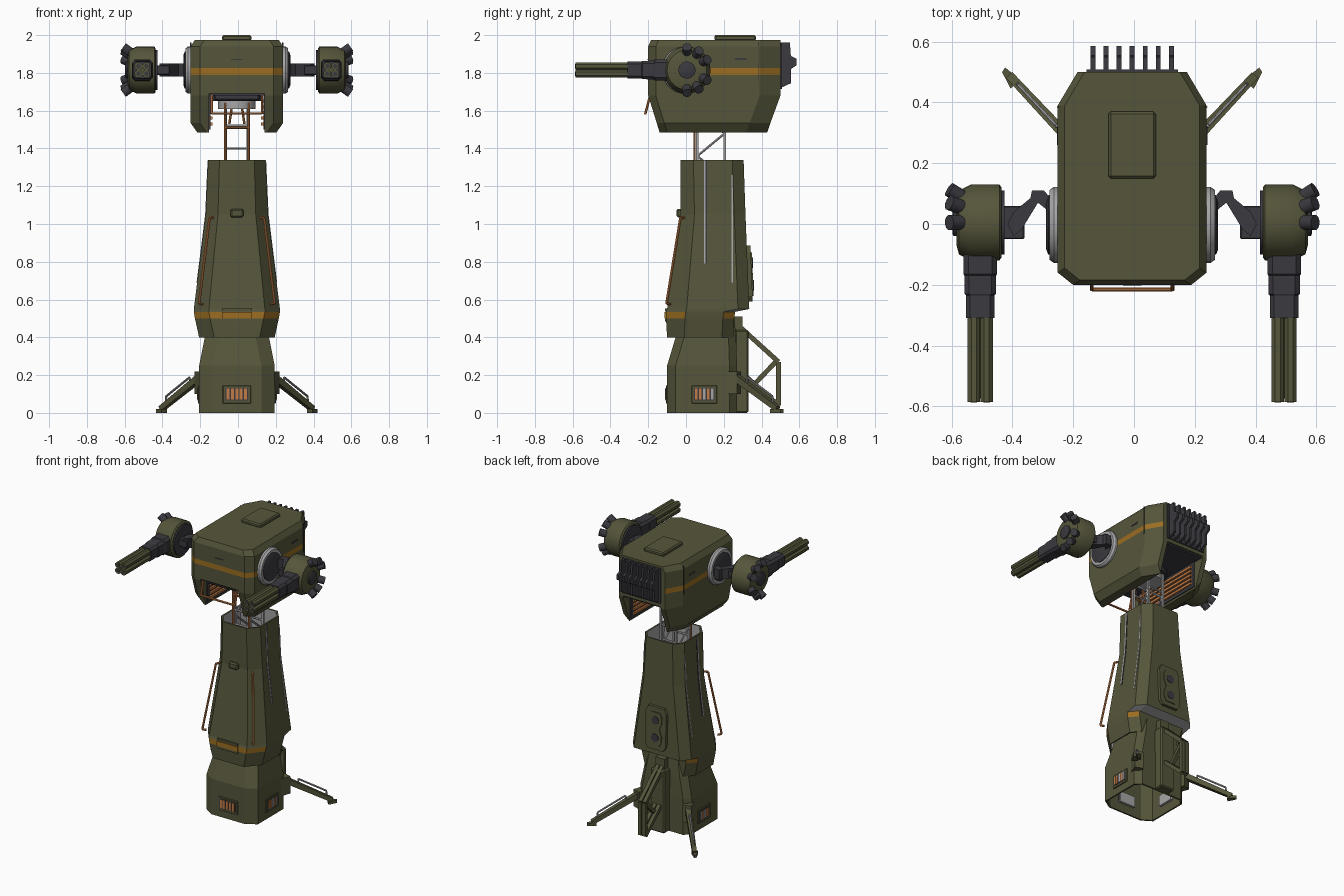
import bpy, bmesh, math
from mathutils import Vector, Matrix

if "Cube" in bpy.data.objects:
    bpy.data.objects.remove(bpy.data.objects["Cube"])

CX = -0.006          # the model sits a hair left of the origin
ROUND = []           # objects to be shaded smooth by angle


def colour(name, rgb):
    m = bpy.data.materials.new(name)
    m.diffuse_color = (*rgb, 1)
    m.use_nodes = True
    m.node_tree.nodes["Principled BSDF"].inputs["Base Color"].default_value = m.diffuse_color
    return m


OLIVE = colour("olive paint", (0.092, 0.092, 0.044))
DARK = colour("dark metal", (0.043, 0.041, 0.050))
AMBER = colour("amber stripe", (0.33, 0.155, 0.015))
ORANGE = colour("orange rail", (0.55, 0.20, 0.06))
GREY = colour("light metal", (0.38, 0.38, 0.39))


def finish(name, bm, mats, smooth=False):
    bmesh.ops.translate(bm, verts=bm.verts, vec=(CX, 0, 0))
    bmesh.ops.recalc_face_normals(bm, faces=bm.faces)
    me = bpy.data.meshes.new(name)
    bm.to_mesh(me)
    bm.free()
    for m in mats if isinstance(mats, (list, tuple)) else [mats]:
        me.materials.append(m)
    ob = bpy.data.objects.new(name, me)
    bpy.context.collection.objects.link(ob)
    if smooth:
        ROUND.append(ob)
    return ob


def loft(name, rings, mats, caps=True, rule=None, smooth=False):
    bm = bmesh.new()
    rows = [[bm.verts.new(p) for p in r] for r in rings]
    n = len(rows[0])
    for a, b in zip(rows, rows[1:]):
        for i in range(n):
            bm.faces.new((a[i], a[(i + 1) % n], b[(i + 1) % n], b[i]))
    if caps:
        bm.faces.new(rows[0])
        bm.faces.new(rows[-1])
    bmesh.ops.recalc_face_normals(bm, faces=bm.faces)
    if rule:
        for f in bm.faces:
            f.material_index = rule(f.calc_center_median(), f.normal)
    return finish(name, bm, mats, smooth)


def octo(z, hx, y0, y1, front, back):
    """Rectangle with cut corners at height z."""
    (fx, fy), (bx, by) = front, back
    half = [(hx - fx, y0), (hx, y0 + fy), (hx, y1 - by), (hx - bx, y1)]
    return [(x, y, z) for x, y in half] + [(-x, y, z) for x, y in reversed(half)]


def box(name, lo, hi, mat, bev=0):
    bm = bmesh.new()
    lo, hi = Vector(lo), Vector(hi)
    bmesh.ops.create_cube(bm, size=1)
    for v in bm.verts:
        v.co = (lo + hi) / 2 + v.co * (hi - lo)
    if bev:
        bmesh.ops.bevel(bm, geom=bm.edges[:], offset=bev, segments=1, affect='EDGES')
    return finish(name, bm, mat)


def tubes(name, paths, r, mat, n=8, r2=None):
    """Straight round or square bars along each polyline."""
    bm = bmesh.new()
    for path in paths:
        for a, b in zip(path, path[1:]):
            a, b = Vector(a), Vector(b)
            d = b - a
            mat4 = (Matrix.Translation((a + b) / 2) @ d.to_track_quat('Z', 'Y').to_matrix().to_4x4()
                    @ Matrix.Rotation(math.pi / n, 4, 'Z'))
            bmesh.ops.create_cone(bm, cap_ends=True, segments=n, radius1=r, radius2=r2 or r,
                                  depth=d.length, matrix=mat4)
    return finish(name, bm, mat, n > 5)


def lathe_x(name, profile, s, y, z, mat, n=28):
    rings = [[(s * x, y + r * math.cos(t * math.tau / n), z + r * math.sin(t * math.tau / n))
              for t in range(n)] for x, r in profile]
    return loft(name, rings, mat, smooth=True)


def prism(name, pts, z0, z1, mat):
    return loft(name, [[(x, y, z) for x, y in pts] for z in (z0, z1)], mat)


def shell(ob, inner):
    m = ob.modifiers.new("wall", 'SOLIDIFY')
    m.thickness, m.offset, m.material_offset = 0.012, -1, inner


# ---- base pedestal
F, B = (0.07, 0.045), (0.04, 0.04)
base = loft("base_shell", [octo(z, hx, y0, y1, F, B) for z, hx, y0, y1 in
            ((0, .2, -.1, .27), (.25, .2, -.1, .27), (.40, .17, -.055, .265), (.52, .15, -.03, .255))],
            [OLIVE], caps=False)
shell(base, 0)
box("base_back_box", (-.055, .26, 0), (.055, .33, .44), OLIVE, .008)
box("base_back_spine", (-.035, .25, .40), (.035, .30, .51), OLIVE)
# vents on front and both sides
box("front_vent_frame", (-.075, -.107, .05), (.075, -.095, .145), OLIVE, .003)
box("front_vent_hole", (-.06, -.109, .065), (.06, -.075, .133), DARK)
for i in range(5):
    x = -.046 + i * .023
    box("front_vent_bar", (x - .008, -.112, .07), (x + .008, -.108, .128), ORANGE)
box("front_vent_back", (-.06, -.086, .06), (.06, -.07, .135), GREY)
for s in (1, -1):
    def sx(a, b):
        return min(s * a, s * b), max(s * a, s * b)

    def sbox(name, x, y, z, mat, bev=0):
        lo, hi = sx(*x)
        return box(name, (lo, y[0], z[0]), (hi, y[1], z[1]), mat, bev)
    sbox("side_vent_frame", (.195, .207), (.03, .165), (.05, .145), OLIVE, .003)
    sbox("side_vent_hole", (.175, .209), (.043, .152), (.065, .133), DARK)
    sbox("side_vent_back", (.17, .186), (.04, .155), (.06, .135), GREY)
    for i, m in enumerate((ORANGE, ORANGE, GREY, ORANGE, GREY)):
        y = .055 + i * .021
        sbox("side_vent_bar", (.208, .212), (y - .007, y + .007), (.07, .128), m)

    # rear stabiliser legs with grab handles
    p, q = Vector((s * .18, .25, .20)), Vector((s * .40, .485, .022))
    tubes("rear_leg", [[p, q]], .026, OLIVE, 4, .020)
    up = Vector((0, 0, 1))
    tubes("rear_leg_handle", [[p.lerp(q, .3), p.lerp(q, .32) + up * .045, p.lerp(q, .88) + up * .045,
                               p.lerp(q, .9)]], .006, GREY)
    prism("rear_foot", [(s * .37, .475), (s * .40, .445), (s * .428, .50), (s * .418, .515)], 0, .02, OLIVE)
    prism("leg_bracket", [(s * .15, .22), (s * .2, .2), (s * .225, .27), (s * .17, .29)], .10, .22, OLIVE)

# rear centre support frame
tubes("rear_frame", [[(x, .28, .46), (x, .49, .27), (x, .49, .04), (x, .32, .19)] for x in (-.016, .016)]
      + [[(0, .37, .16), (0, .475, .27)]], .018, OLIVE, 4)

# ---- tower
stripe = lambda c, n: 2 if .5 < c.z < .535 and abs(n.x) < .9 and n.y < .8 else (1 if n.z < -.85 else 0)
tower = loft("tower_shell", [octo(z, hx, y0, y1, (fx, .1 * hx / .22), (.05, .06)) for z, hx, y0, y1, fx in
             ((.40, .2, -.1, .25, .08), (.5, .222, -.106, .255, .08), (.535, .228, -.106, .26, .08),
              (.55, .228, -.1, .335, .08), (1.05, .165, -.03, .315, .065), (1.34, .152, -.03, .305, .06))],
             [OLIVE, GREY, AMBER], caps=False, rule=stripe)
shell(tower, 1)
box("tower_front_plate", (-.08, -.112, .537), (.08, -.095, .552), OLIVE)
box("tower_front_plate_stripe", (-.08, -.114, .5), (.08, -.1, .535), AMBER)
box("tower_front_plate_low", (-.08, -.112, .485), (.08, -.095, .5), OLIVE)
box("tower_front_grip", (-.035, -.05, 1.035), (.035, -.02, 1.08), OLIVE, .008)
loft("base_front_plate", [[(-a, y, z), (a, y, z), (a, y + .02, z), (-a, y + .02, z)]
     for a, y, z in ((.115, -.085, .40), (.075, -.075, .45))], OLIVE)
# rear plate with two round ports
back = lambda z, d: .335 - (z - .55) * .04 + d
loft("tower_back_plate", [[(-a, back(z, -.01), z), (a, back(z, -.01), z), (a, back(z, .02), z),
     (-a, back(z, .02), z)] for a, z in ((.06, .59), (.08, .62), (.08, .85), (.06, .885))], OLIVE)
loft("tower_back_inset", [[(-a, back(z, 0), z), (a, back(z, 0), z), (a, back(z, .026), z),
     (-a, back(z, .026), z)] for a, z in ((.035, .62), (.05, .65), (.05, .69), (.032, .735), (.05, .78),
                                         (.05, .82), (.035, .85))], OLIVE)
for z in (.675, .795):
    tubes("tower_back_port", [[(0, back(z, 0), z), (0, back(z, .03), z)]], .028, DARK, 16)
for s in (1, -1):
    tubes("tower_front_rail", [[(s * .125, -.01, 1.035), (s * .145, -.03, 1.03), (s * .2, -.103, .58),
                                (s * .18, -.085, .575)]], .007, ORANGE)
    # long seams and narrow slots on the tower sides
    edge = lambda z: .165 + (1.05 - z) * .126 if z < 1.05 else .165 - (z - 1.05) * .045
    for nm, y, zs, m in (("tower_side_slot", .10, (.79, 1.05, 1.335), GREY),
                         ("tower_side_slot", .245, (.69, 1.05, 1.26), GREY),
                         ("tower_side_seam", .108, (.79, 1.05, 1.335), DARK)):
        loft(nm, [[(s * (edge(z) + d), y + e, z) for d, e in
                   ((-.01, -.004), (.003, -.004), (.003, .004), (-.01, .004))] for z in zs], m)

# ---- telescopic lattice mast
posts = [(x, y) for x in (-.058, .058) for y in (.06, .205)]
tubes("mast_posts", [[(x, y, .5), (x, y, 1.66)] for x, y in posts], .010, GREY, 4)
zig = lambda x: [(x, .06 if i % 2 else .205, 1.0 + i * .12) for i in range(6)]
tubes("mast_bracing", [zig(-.058), zig(.058)] + [[(-.058, y, z), (.058, y, z)] for y in (.06, .205)
      for z in (1.15, 1.3, 1.4, 1.52)], .007, GREY, 6)
tubes("mast_ladder", [[(-.062, .045, 1.0), (-.062, .045, 1.64)], [(.062, .045, 1.0), (.062, .045, 1.64)],
      [(-.062, .045, 1.51), (.062, .045, 1.51)],
      [(-.025, .045, 1.63), (-.04, .045, 1.53)], [(.025, .045, 1.63), (.04, .045, 1.53)]], .007, ORANGE)
tubes("mast_bearing", [[(0, .12, 1.61), (0, .12, 1.655)]], .10, GREY, 24)
tubes("mast_bearing_top", [[(0, .12, 1.65), (0, .12, 1.70)]], .13, DARK, 24)

# ---- head: inverted-U armoured body with painted stripe
head_rule = lambda c, n: 1 if 1.79 < c.z < 1.825 and n.y < .9 else 0
head = loft("head_body", [octo(z, hx, y0, y1, (.05, .04), (.065, .11)) for z, hx, y0, y1 in
            ((1.485, .21, -.14, .43), (1.535, .245, -.155, .447), (1.68, .245, -.2, .5), (1.79, .245, -.2, .5),
             (1.825, .245, -.2, .5), (1.94, .245, -.2, .5), (1.975, .222, -.185, .5))],
            [OLIVE, AMBER], rule=head_rule)
cutter = box("head_cutter", (-.147, -.5, 1.3), (.147, .8, 1.69), OLIVE)
cutter.hide_render = True
cutter.hide_viewport = True
cut = head.modifiers.new("passage", 'BOOLEAN')
cut.operation, cut.object, cut.solver = 'DIFFERENCE', cutter, 'EXACT'
bpy.context.view_layer.objects.active = head
bpy.ops.object.modifier_apply(modifier="passage")
bpy.data.objects.remove(cutter)
box("head_ceiling", (-.147, -.19, 1.68), (.147, .49, 1.692), DARK)
box("head_front_lip", (-.12, -.17, 1.655), (.12, -.10, 1.69), DARK, .008)
box("head_hatch", (-.078, .15, 1.97), (.078, .37, 2.0), OLIVE, .008)
box("head_front_panel", (-.03, -.203, 1.868), (.03, -.197, 1.873), DARK)
tubes("head_front_rail", [[(-.133, -.19, 1.68), (-.133, -.215, 1.585), (.133, -.215, 1.585),
                           (.133, -.19, 1.68)]], .007, ORANGE)
# rear cooling fins
fin = [(.49, 1.96), (.55, 1.96), (.555, 1.89), (.585, 1.875), (.585, 1.84), (.555, 1.82), (.555, 1.745), (.49, 1.715)]
for i in range(7):
    x = -.129 + i * .043
    loft("rear_fin", [[(x + d, y, z) for y, z in fin] for d in (-.008, .008)], DARK)
box("rear_fin_plate", (-.15, .495, 1.715), (.15, .508, 1.96), DARK)

for s in (1, -1):
    # inner walls with louvres
    sbox("head_inner_wall", (s * .140 * s, .149), (-.13, .42), (1.50, 1.685), DARK).scale.x = 1
    lo, hi = sorted((s * .128, s * .142))
    if s == 1:
        box("head_inner_wall", (-.149, -.13, 1.50), (-.140, .42, 1.685), DARK)
    for i in range(5):
        z = 1.53 + i * .03
        box("head_louvre", (lo, -.11, z - .008), (hi, .40, z + .008), ORANGE)
    sbox("head_side_slot", (.24, .248), (.26, .32), (1.868, 1.878), DARK)
    sbox("head_side_seam", (.24, .2475), (.383, .387), (1.76, 1.96), DARK)
    # shoulder ring and arm
    lathe_x("shoulder_ring", ((.235, .125), (.258, .125), (.272, .115), (.272, .09)), s, -.003, 1.815, GREY)
    lathe_x("shoulder_hub", ((.25, .098), (.276, .098), (.283, .08)), s, -.003, 1.815, DARK)
    prism("arm_link", [(s * x, y) for x, y in ((.265, .03), (.265, .08), (.29, .11), (.33, .11), (.335, .085),
          (.39, .04), (.41, 0), (.39, -.04), (.365, -.02), (.31, .07), (.285, .05))], 1.78, 1.85, DARK)
    sbox("arm_block", (.355, .435), (-.05, .06), (1.79, 1.84), DARK, .004)
    # weapon drum
    Y, Z = .005, 1.815
    lathe_x("drum_flange", ((.42, .085), (.42, .105), (.44, .105)), s, Y, Z, DARK)
    lathe_x("drum", ((.43, .115), (.437, .125), (.53, .125), (.57, .105), (.578, .075)), s, Y, Z, OLIVE)
    lathe_x("drum_cap", ((.57, .045), (.588, .045), (.592, .036)), s, Y, Z, DARK)
    for a in (90, 58, 27, -27, -58, -90):
        c, d = math.cos(math.radians(a)), math.sin(math.radians(a))
        tubes("smoke_launcher", [[(s * .55, Y + .085 * c, Z + .085 * d),
                                  (s * .602, Y + .122 * c, Z + .122 * d)]], .025, DARK, 12)
    # gun receiver and clustered barrels
    gx = .5
    loft("gun_receiver", [[(s * (gx + a * w), y, Z + b * h) for a, b in
         ((-1, -.7), (-.7, -1), (.7, -1), (1, -.7), (1, .7), (.7, 1), (-.7, 1), (-1, .7))]
         for y, w, h in ((-.07, .055, .058), (-.165, .055, .055), (-.17, .052, .05), (-.23, .052, .048),
                         (-.235, .047, .045), (-.31, .047, .045))], DARK)
    cluster = [(s * gx + a, Z + b) for a in (-.021, .021) for b in (-.02, .02)]
    tubes("gun_barrels", [[(x, -.29, z), (x, -.585, z)] for x, z in cluster], .022, OLIVE, 8)
    box("gun_core", (s * gx - .018, -.575, Z - .018), (s * gx + .018, -.3, Z + .018), OLIVE)
    tubes("gun_muzzles", [[(x, -.58, z), (x, -.587, z)] for x, z in cluster], .012, DARK, 8)

# ---- smooth round parts, keeping hard edges
bpy.ops.object.select_all(action='DESELECT')
for ob in ROUND:
    ob.select_set(True)
bpy.context.view_layer.objects.active = ROUND[0]
bpy.ops.object.shade_smooth_by_angle(angle=math.radians(35))
